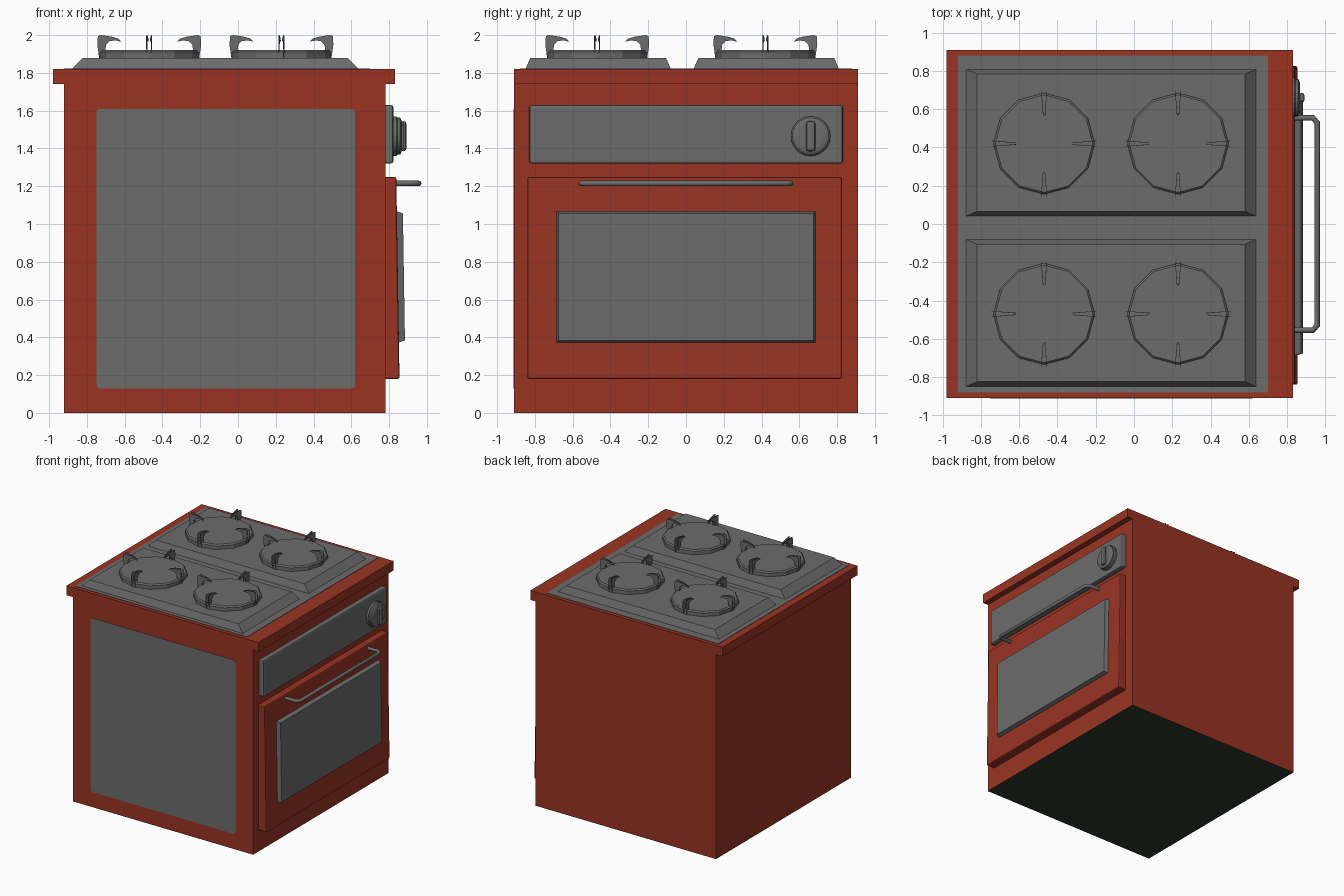
import bpy, bmesh, math
from mathutils import Vector

if "Cube" in bpy.data.objects:
    bpy.data.objects.remove(bpy.data.objects["Cube"])


def material(name, rgb):
    m = bpy.data.materials.new(name)
    m.diffuse_color = (*rgb, 1)
    m.use_nodes = True
    m.node_tree.nodes["Principled BSDF"].inputs["Base Color"].default_value = m.diffuse_color
    return m


RED = material("brick red", (0.32, 0.034, 0.017))
GREY = material("mid grey", (0.15, 0.15, 0.15))
DARK = material("dark underside", (0.027, 0.038, 0.027))


def finish(name, bm, *mats):
    bmesh.ops.recalc_face_normals(bm, faces=bm.faces)
    me = bpy.data.meshes.new(name)
    bm.to_mesh(me)
    bm.free()
    for m in mats:
        me.materials.append(m)
    ob = bpy.data.objects.new(name, me)
    bpy.context.collection.objects.link(ob)
    return ob


def box_bm(x, y, z):
    bm = bmesh.new()
    bmesh.ops.create_cube(bm, size=1)
    for v in bm.verts:
        v.co = Vector([lo + (hi - lo) * (c + 0.5) for c, (lo, hi) in zip(v.co, (x, y, z))])
    return bm


def box(name, x, y, z, mat, bevel=0, segments=1):
    ob = finish(name, box_bm(x, y, z), mat)
    if bevel:
        mod = ob.modifiers.new("bevel", 'BEVEL')
        mod.width, mod.segments = bevel, segments
    return ob


def prism(name, outline, place, mat):
    """Extruded outline: place(point, side) gives the 3D position, side = 0 or 1."""
    bm = bmesh.new()
    rings = [[bm.verts.new(place(p, s)) for p in outline] for s in (0, 1)]
    n = len(outline)
    for r in rings:
        bm.faces.new(r)
    for i in range(n):
        j = (i + 1) % n
        bm.faces.new((rings[0][i], rings[0][j], rings[1][j], rings[1][i]))
    return finish(name, bm, mat)


def lathe(name, profile, sides, place, mat):
    """Closed stack of rings (radius, height); place(a, b, h) maps to world."""
    bm = bmesh.new()
    rings = []
    for r, h in profile:
        rings.append([bm.verts.new(place(r * math.cos(math.tau * i / sides),
                                         r * math.sin(math.tau * i / sides), h))
                      for i in range(sides)])
    for a, b in zip(rings, rings[1:]):
        for i in range(sides):
            j = (i + 1) % sides
            bm.faces.new((a[i], a[j], b[j], b[i]))
    bm.faces.new(rings[0])
    bm.faces.new(rings[-1])
    return finish(name, bm, mat)


# cabinet body with dark underside
bm = box_bm((-0.92, 0.78), (-0.91, 0.91), (0, 1.74))
for f in bm.faces:
    f.material_index = 1 if f.calc_center_median().z < 0.01 else 0
finish("body", bm, RED, DARK)
box("worktop", (-0.98, 0.83), (-0.91, 0.91), (1.74, 1.82), RED)
box("hob_plate", (-0.92, 0.70), (-0.88, 0.88), (1.815, 1.823), GREY)

# side panel with rounded corners
corners = []
for cx, cz, start in ((0.60, 1.59, 0), (-0.73, 1.59, 90), (-0.73, 0.15, 180), (0.60, 0.15, 270)):
    for k in range(4):
        a = math.radians(start + 30 * k)
        corners.append((cx + 0.02 * math.cos(a), cz + 0.02 * math.sin(a)))
prism("side_panel", corners, lambda p, s: (p[0], -0.907 - 0.006 * s, p[1]), GREY)

# raised hob trays
for n, (y0, y1) in enumerate(((-0.85, -0.08), (0.04, 0.81))):
    rect = [(-1, -1), (1, -1), (1, 1), (-1, 1)]
    yc, hy = (y0 + y1) / 2, (y1 - y0) / 2
    prism(f"hob_tray_{n}", rect,
          lambda p, s: (-0.12 + p[0] * (0.76 - 0.06 * s), yc + p[1] * (hy - 0.026 * s), 1.82 + 0.06 * s), GREY)

# burners, each with four claws made of two thin converging blades
CLAW = [(0.265, 1.88), (0.275, 1.95), (0.272, 1.995), (0.255, 2.0), (0.20, 1.992), (0.165, 1.982),
        (0.148, 1.965), (0.18, 1.972), (0.21, 1.968), (0.228, 1.95), (0.232, 1.92), (0.225, 1.88)]
for bx in (-0.47, 0.23):
    for by in (-0.47, 0.42):
        lathe("burner", [(0.265, 1.875), (0.265, 1.91), (0.255, 1.92)], 12,
              lambda a, b, h: (bx + a, by + b, h), GREY)
        for q in range(4):
            c, s4 = round(math.cos(q * math.pi / 2)), round(math.sin(q * math.pi / 2))
            for side in (-1, 1):
                def place(p, s):
                    r, z = p
                    t = side * (0.003 + 0.010 * (r - 0.148) / 0.127 + 0.003 * s)
                    return (bx + r * c - t * s4, by + r * s4 + t * c, z)
                prism("burner_claw", CLAW, place, GREY)

# control panel and knob
box("control_panel", (0.77, 0.822), (-0.83, 0.83), (1.32, 1.63), GREY, 0.012, 2)
lathe("knob", [(0.105, 0.815), (0.105, 0.838), (0.098, 0.845), (0.098, 0.858), (0.085, 0.865), (0.07, 0.868)],
      24, lambda a, b, h: (h, 0.66 + a, 1.465 + b), GREY)
box("knob_grip", (0.86, 0.892), (0.635, 0.685), (1.385, 1.545), GREY, 0.015, 2)


# oven door, leaning slightly outward at the bottom
def lean(z):
    return 0.838 + 0.017 * (1.25 - z) / 1.07


door = prism("oven_door", [(0.77, 0.18), (lean(0.18), 0.18), (lean(1.25), 1.25), (0.77, 1.25)],
             lambda p, s: (p[0], -0.84 + 1.665 * s, p[1]), RED)
mod = door.modifiers.new("bevel", 'BEVEL')
mod.width, mod.segments = 0.01, 2

# raised door window
win = [(-0.69, 0.37), (0.69, 0.37), (0.69, 1.07), (-0.69, 1.07)]


def window_point(p, s):
    y = p[0] * (1 - 0.022 * s)
    z = 0.72 + (p[1] - 0.72) * (1 - 0.04 * s)
    return (lean(z) - 0.01 + 0.042 * s, y, z)


prism("door_window", win, window_point, GREY)

# door handle
cu = bpy.data.curves.new("door_handle", 'CURVE')
cu.dimensions = '3D'
cu.bevel_depth, cu.bevel_resolution, cu.use_fill_caps = 0.015, 2, True
path = [(0.83, -0.555), (0.935, -0.555), (0.957, -0.53), (0.957, 0.53), (0.935, 0.555), (0.83, 0.555)]
sp = cu.splines.new('POLY')
sp.points.add(len(path) - 1)
for pt, (x, y) in zip(sp.points, path):
    pt.co = (x, y, 1.215, 1)
cu.materials.append(GREY)
bpy.context.collection.objects.link(bpy.data.objects.new("door_handle", cu))
